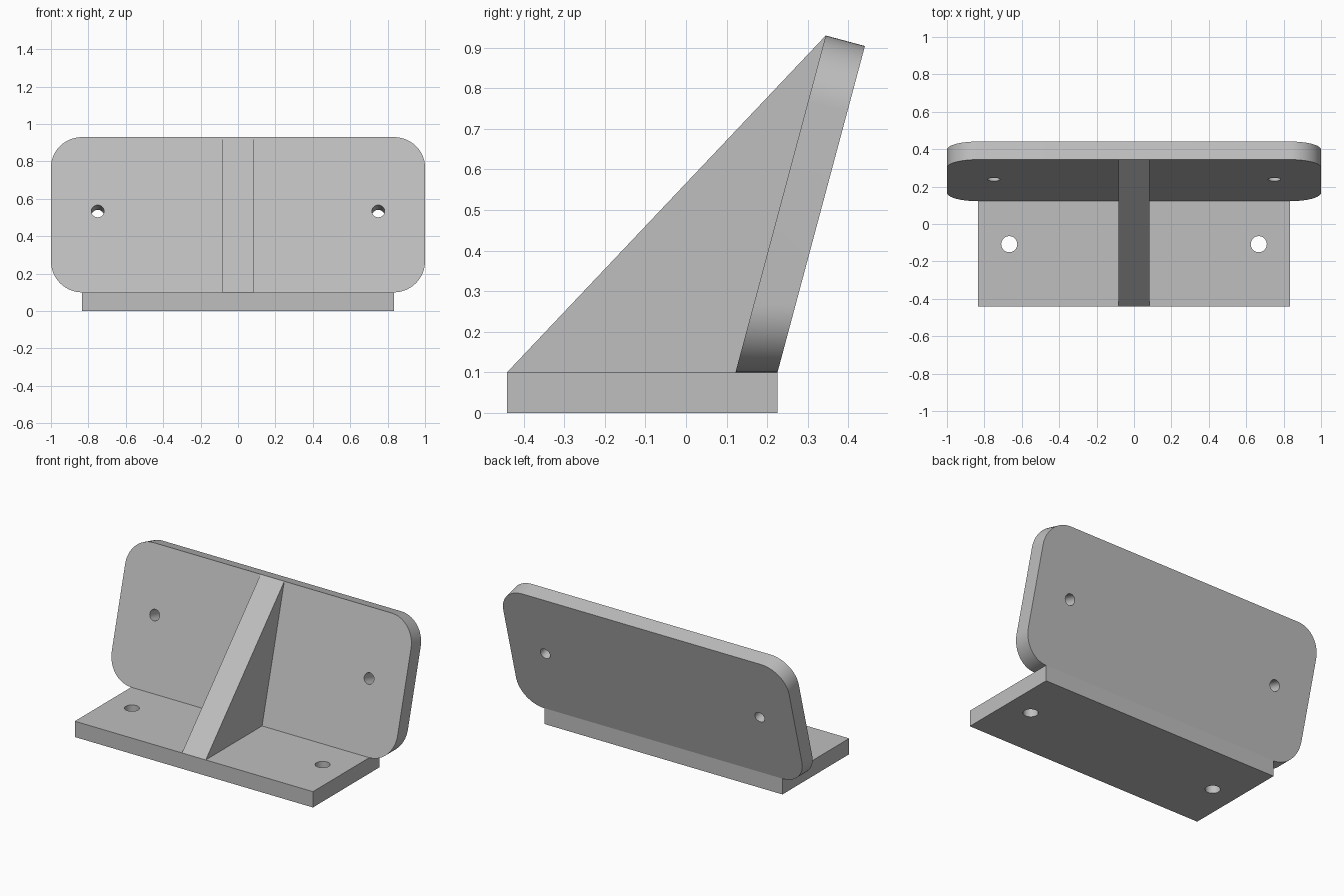
import bpy
import bmesh
from math import sin, cos, tan, radians, pi
from mathutils import Vector, Matrix

if "Cube" in bpy.data.objects:
    bpy.data.objects.remove(bpy.data.objects["Cube"], do_unlink=True)

TILT = radians(15)
BASE_TOP = 0.1
THICK = 0.1
PLATE_Y = 0.122            # front face of the plate where it meets the base
FRONT, BACK = -0.441, PLATE_Y + THICK / cos(TILT)
HEIGHT = 0.83              # vertical rise of the plate
RADIUS = 0.167
STEPS = 16

grey = bpy.data.materials.new("plain grey")
grey.use_nodes = True
grey.diffuse_color = (0.52, 0.52, 0.52, 1)
grey.node_tree.nodes["Principled BSDF"].inputs["Base Color"].default_value = grey.diffuse_color


def prism(name, first, second):
    """Solid between two matching outlines."""
    bm = bmesh.new()
    a = [bm.verts.new(p) for p in first]
    b = [bm.verts.new(p) for p in second]
    bm.faces.new(a)
    bm.faces.new(b[::-1])
    n = len(a)
    for i in range(n):
        bm.faces.new((a[i], b[i], b[(i + 1) % n], a[(i + 1) % n]))
    bmesh.ops.recalc_face_normals(bm, faces=bm.faces)
    mesh = bpy.data.meshes.new(name)
    bm.to_mesh(mesh)
    bm.free()
    obj = bpy.data.objects.new(name, mesh)
    bpy.context.collection.objects.link(obj)
    mesh.materials.append(grey)
    return obj


def drill(obj, center, axis, radius):
    """Round through hole along an axis."""
    turn = Vector(axis).to_track_quat("Z", "Y").to_matrix().to_4x4()
    bpy.ops.mesh.primitive_cylinder_add(vertices=32, radius=radius, depth=0.4)
    cutter = bpy.context.object
    cutter.name = "hole_cutter"
    cutter.hide_render = True
    cutter.matrix_world = Matrix.Translation(center) @ turn
    cutter.data.materials.append(grey)
    mod = obj.modifiers.new("hole", "BOOLEAN")
    mod.operation = "DIFFERENCE"
    mod.solver = "EXACT"
    mod.object = cutter
    bpy.context.view_layer.objects.active = obj
    bpy.ops.object.modifier_apply(modifier=mod.name)
    bpy.data.objects.remove(cutter, do_unlink=True)


def smooth(obj):
    bpy.ops.object.select_all(action="DESELECT")
    obj.select_set(True)
    bpy.context.view_layer.objects.active = obj
    bpy.ops.object.shade_smooth_by_angle(angle=radians(30))


def on_plate(x, rise):
    """Point on the leaning front face at a height above the base."""
    return Vector((x, PLATE_Y + rise * tan(TILT), BASE_TOP + rise))


# Base slab
w = 1 - RADIUS
corners = [(-w, FRONT), (w, FRONT), (w, BACK), (-w, BACK)]
base = prism("base", [(x, y, 0) for x, y in corners],
             [(x, y, BASE_TOP) for x, y in corners])

# Leaning plate: lower corners run level, upper corners run square to the face
normal = Vector((0, cos(TILT), -sin(TILT))) * THICK
level = Vector((0, THICK / cos(TILT), 0))
half = []
for i in range(STEPS + 1):
    t = i / STEPS * pi / 2
    half.append((w + RADIUS * sin(t), RADIUS * (1 - cos(t)), level))
for i in range(STEPS + 1):
    t = i / STEPS * pi / 2
    half.append((w + RADIUS * cos(t), HEIGHT - RADIUS * cos(TILT) * (1 - sin(t)), normal))
outline = half + [(-x, rise, off) for x, rise, off in reversed(half)]
front = [on_plate(x, rise) for x, rise, off in outline]
back = [p + off for p, (x, rise, off) in zip(front, outline)]
plate = prism("leaning_plate", front, back)

# Screw holes
for side in (-1, 1):
    drill(base, Vector((side * 0.667, (FRONT + BACK) / 2, BASE_TOP / 2)), (0, 0, 1), 0.043)
    drill(plate, on_plate(side * 0.75, 0.434) + normal / 2, normal, 0.034)

# Triangular rib
profile = [(FRONT, BASE_TOP), (PLATE_Y, BASE_TOP), on_plate(0, HEIGHT).yz]
rib = prism("rib", [(-0.083, y, z) for y, z in profile],
            [(0.083, y, z) for y, z in profile])

for part in (base, plate, rib):
    smooth(part)
